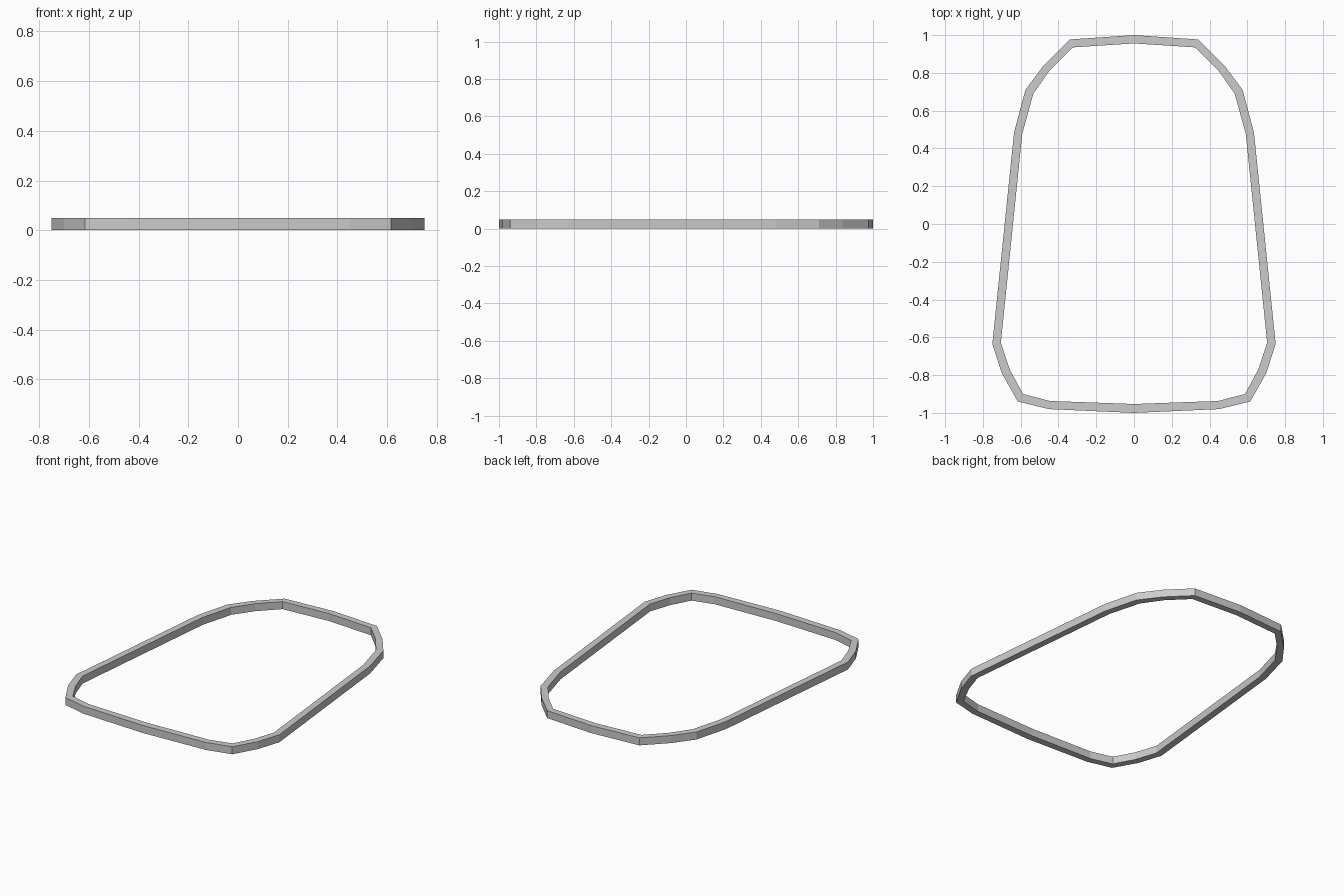
import bpy
import bmesh

if "Cube" in bpy.data.objects:
    bpy.data.objects.remove(bpy.data.objects["Cube"])

HEIGHT = 0.05

# Right half of the rim, back to front: outer edge and inner edge
OUTER = [(0, 1), (0.34, 0.977), (0.478, 0.84), (0.575, 0.71), (0.635, 0.485),
         (0.75, -0.635), (0.70, -0.79), (0.615, -0.94), (0.45, -0.98), (0, -1)]
INNER = [(0, 0.956), (0.325, 0.935), (0.445, 0.815), (0.533, 0.69), (0.592, 0.475),
         (0.705, -0.63), (0.658, -0.77), (0.588, -0.90), (0.445, -0.937), (0, -0.953)]


def closed_loop(half):
    """Mirror a half outline across x = 0 into a full ring."""
    return half + [(-x, y) for x, y in half[-2:0:-1]]


def ring_frame(name, outer, inner, height):
    bm = bmesh.new()
    rings = [[bm.verts.new((x, y, z)) for x, y in closed_loop(half)]
             for half, z in ((outer, 0), (outer, height), (inner, height), (inner, 0))]
    n = len(rings[0])
    # Outer wall, top, inner wall, bottom
    for k in range(4):
        a, b = rings[k], rings[(k + 1) % 4]
        for i in range(n):
            j = (i + 1) % n
            bm.faces.new((a[i], a[j], b[j], b[i]))
    bmesh.ops.recalc_face_normals(bm, faces=bm.faces)
    mesh = bpy.data.meshes.new(name)
    bm.to_mesh(mesh)
    bm.free()
    obj = bpy.data.objects.new(name, mesh)
    bpy.context.collection.objects.link(obj)
    return obj


# Thin flat-shaded rim
ring_frame("rim_frame", OUTER, INNER, HEIGHT)
